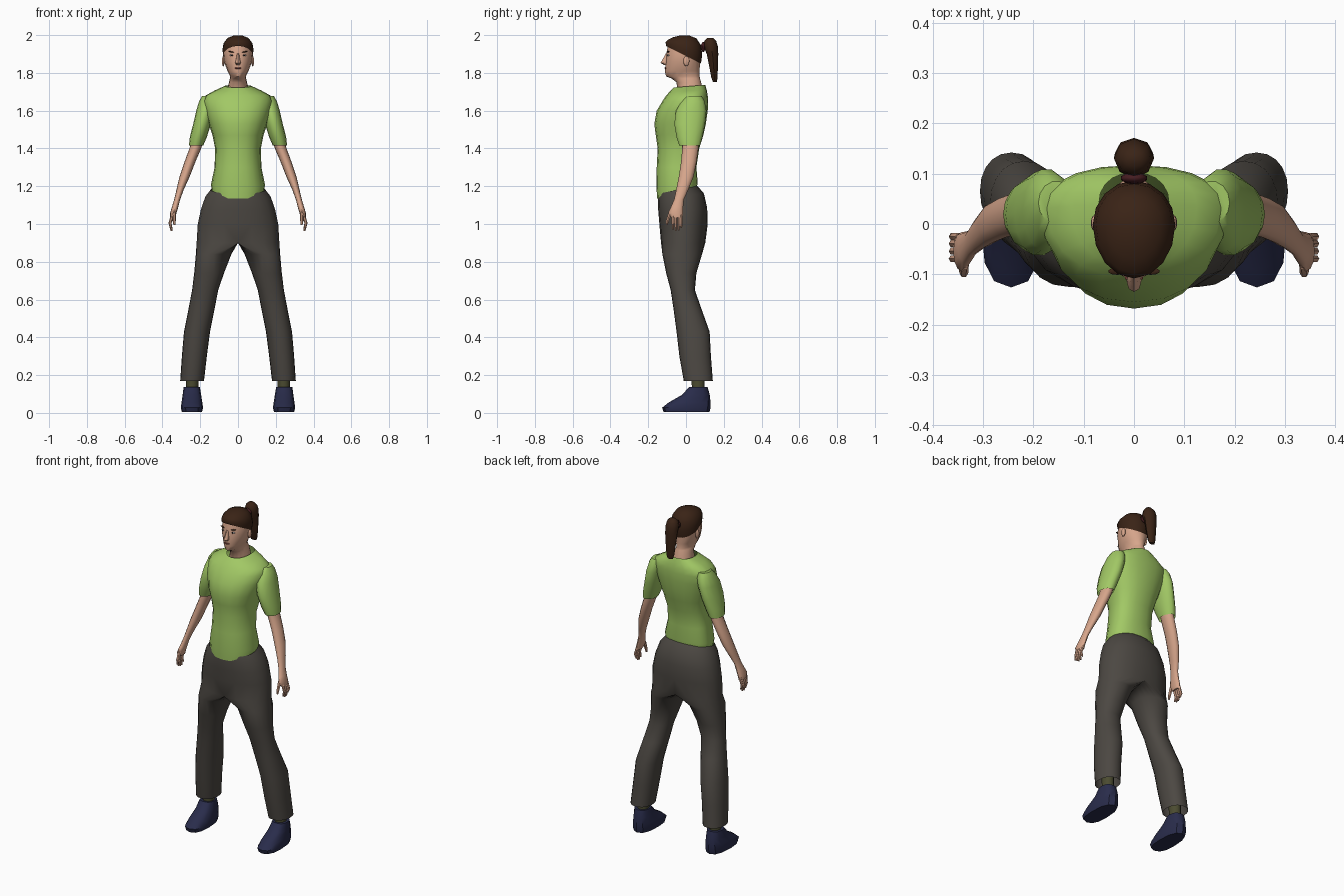
import bpy, bmesh, math
from mathutils import Matrix

def material(name, rgb):
    m = bpy.data.materials.new(name)
    m.diffuse_color = (*rgb, 1)
    return m

GREEN = material("green_cloth", (0.36, 0.58, 0.13))
GREY = material("dark_cloth", (0.072, 0.064, 0.055))
SKIN = material("skin", (0.68, 0.38, 0.26))
HAIR = material("brown_hair", (0.042, 0.017, 0.008))
NAVY = material("navy", (0.022, 0.025, 0.07))
OLIVE = material("olive", (0.07, 0.07, 0.03))
WHITE = material("eye_white", (0.8, 0.8, 0.78))
BLACK = material("dark", (0.012, 0.008, 0.008))
LIP = material("lip", (0.22, 0.06, 0.05))
BAND = material("band", (0.06, 0.012, 0.015))

def finish(name, bm, mat, mirror, angle=50):
    bmesh.ops.recalc_face_normals(bm, faces=bm.faces[:])
    me = bpy.data.meshes.new(name)
    bm.to_mesh(me)
    bm.free()
    me.materials.append(mat)
    for p in me.polygons:
        p.use_smooth = True
    me.set_sharp_from_angle(angle=math.radians(angle))
    ob = bpy.data.objects.new(name, me)
    bpy.context.collection.objects.link(ob)
    if mirror:
        ob.modifiers.new("Mirror", "MIRROR")
    return ob

def spow(v, e):
    return math.copysign(abs(v) ** e, v) if abs(v) > 1e-9 else 0.0

def loft(name, rings, mat, n=16, e=1.0, mid=0.5, mirror=False, caps=(True, True), angle=50):
    """Rings are (z, tilt along y, centre x, half width, front y, back y).
    Mirrored rings are clamped at x = 0 so halves weld along the centre."""
    bm = bmesh.new()
    loops = []
    for z, t, cx, rx, yf, yb in rings:
        yc = yf + (yb - yf) * mid
        loop = []
        for i in range(n):
            a = 2 * math.pi * i / n
            s = spow(math.sin(a), e)
            x = cx + rx * spow(math.cos(a), e)
            y = yc + s * ((yb - yc) if s > 0 else (yc - yf))
            loop.append(bm.verts.new((max(x, 0) if mirror else x, y, z + t * y)))
        loops.append(loop)
    for a, b in zip(loops, loops[1:]):
        for i in range(n):
            j = (i + 1) % n
            bm.faces.new((a[i], a[j], b[j], b[i]))
    if caps[0]:
        bm.faces.new(loops[0][::-1])
    if caps[1]:
        bm.faces.new(loops[-1])
    if mirror:
        seam = [f for f in bm.faces if all(v.co.x < 1e-4 for v in f.verts)]
        bmesh.ops.delete(bm, geom=seam, context='FACES')
    return finish(name, bm, mat, mirror, angle)

def ball(name, pos, size, mat, mirror=False, roll=0.0):
    bm = bmesh.new()
    bmesh.ops.create_uvsphere(bm, u_segments=10, v_segments=6, radius=1)
    bm.transform(Matrix.Translation(pos) @ Matrix.Rotation(roll, 4, 'Y') @ Matrix.Diagonal((*size, 1)))
    return finish(name, bm, mat, mirror)

# Shirt body and sleeves
loft("shirt_body", [
    (1.165, .20, 0, .135, -.153, .052), (1.21, .12, 0, .143, -.156, .062),
    (1.30, 0, 0, .124, -.155, .055), (1.40, 0, 0, .121, -.150, .070),
    (1.47, 0, 0, .135, -.160, .092), (1.53, 0, 0, .155, -.168, .105),
    (1.60, 0, 0, .175, -.155, .115), (1.65, 0, 0, .185, -.125, .117),
    (1.68, 0, 0, .172, -.105, .115), (1.705, .03, 0, .125, -.085, .110),
    (1.728, .08, 0, .070, -.064, .102)], GREEN, n=20, e=.9, mid=.62, caps=(False, False))
loft("sleeve", [
    (1.415, 0, .222, .038, -.037, .076), (1.46, 0, .210, .045, -.052, .088),
    (1.53, 0, .190, .047, -.064, .103), (1.60, 0, .174, .047, -.055, .110),
    (1.65, 0, .162, .044, -.025, .100), (1.677, 0, .155, .035, .0, .085)],
    GREEN, n=14, mirror=True, caps=(False, True))

# Trousers: two legs running into a shared pelvis
loft("trousers", [
    (.17, 0, .243, .063, -.012, .142), (.30, 0, .231, .066, -.035, .132),
    (.43, 0, .217, .069, -.050, .125), (.55, 0, .193, .069, -.066, .082),
    (.65, 0, .174, .069, -.081, .047), (.74, 0, .153, .079, -.105, .055),
    (.84, 0, .129, .094, -.125, .085), (.90, 0, 0, .219, -.132, .102),
    (1.00, 0, 0, .213, -.141, .115), (1.08, .05, 0, .196, -.147, .112),
    (1.15, .12, 0, .172, -.149, .095), (1.19, .20, 0, .145, -.145, .060)],
    GREY, n=20, e=.92, mirror=True, caps=(False, False))

# Feet
loft("sock", [(.11, 0, .243, .032, .03, .10), (.25, 0, .240, .034, .025, .10)],
     OLIVE, n=10, mirror=True)
loft("shoe", [
    (.004, 0, .244, .053, -.118, .124), (.028, 0, .244, .059, -.126, .130),
    (.055, 0, .244, .055, -.092, .130), (.095, 0, .244, .049, -.022, .126),
    (.138, 0, .245, .043, .018, .114)], NAVY, n=12, e=.8, mid=.45, mirror=True, angle=40)

# Arms and hands
loft("arm", [
    (1.035, 0, .346, .013, -.078, -.018), (1.06, 0, .342, .017, -.094, -.016),
    (1.09, 0, .333, .017, -.080, -.015), (1.13, 0, .322, .016, -.063, -.011),
    (1.18, 0, .307, .019, -.052, .012), (1.25, 0, .283, .027, -.038, .040),
    (1.33, 0, .254, .029, -.026, .056), (1.40, 0, .226, .031, -.020, .066),
    (1.47, 0, .205, .033, -.020, .070)], SKIN, n=12, mirror=True)
for i, y in enumerate((-.069, -.054, -.039, -.025)):
    tip = (.972, .964, .966, .98)[i]
    loft(f"finger_{i + 1}", [
        (tip, 0, .352, .005, y - .005, y + .005), (1.005, 0, .360, .008, y - .008, y + .008),
        (1.05, 0, .346, .009, y - .008, y + .008)], SKIN, n=6, mirror=True)
loft("thumb", [
    (.995, 0, .337, .005, -.106, -.096), (1.02, 0, .338, .009, -.106, -.088),
    (1.065, 0, .338, .010, -.092, -.070)], SKIN, n=6, mirror=True)

# Head and neck
loft("head", [
    (1.69, 0, 0, .058, -.045, .090), (1.75, 0, 0, .048, -.050, .080),
    (1.771, 0, 0, .043, -.078, .074), (1.782, 0, 0, .041, -.106, .072),
    (1.81, 0, 0, .056, -.112, .072), (1.86, 0, 0, .074, -.107, .074),
    (1.91, 0, 0, .078, -.103, .076), (1.955, 0, 0, .070, -.092, .070)],
    SKIN, mid=.55, caps=(False, True))
loft("nose", [
    (1.843, 0, 0, .010, -.118, -.09), (1.853, 0, 0, .015, -.135, -.09),
    (1.875, 0, 0, .010, -.122, -.09), (1.902, 0, 0, .006, -.107, -.09)], SKIN, n=8)
ball("ear", (.078, .002, 1.862), (.008, .016, .027), SKIN, True)
ball("eye", (.032, -.093, 1.893), (.013, .006, .005), WHITE, True)
ball("pupil", (.032, -.097, 1.893), (.005, .004, .005), BLACK, True)
ball("eyebrow", (.034, -.094, 1.911), (.018, .007, .003), HAIR, True, -.2)
ball("mouth", (0, -.107, 1.825), (.019, .007, .005), LIP)

# Hair cap, band and ponytail
loft("hair_cap", [
    (1.890, -.50, 0, .079, -.106, .079), (1.925, -.35, 0, .082, -.108, .086),
    (1.958, -.16, 0, .076, -.098, .080), (1.985, -.05, 0, .055, -.070, .056),
    (1.998, 0, 0, .022, -.032, .018)], HAIR, mid=.55, caps=(False, True))
ball("hair_band", (0, .091, 1.937), (.027, .012, .027), BAND)
loft("ponytail", [
    (1.752, 0, 0, .018, .143, .163), (1.775, 0, 0, .026, .134, .167),
    (1.84, 0, 0, .033, .122, .169), (1.90, 0, 0, .038, .110, .171),
    (1.94, 0, 0, .040, .092, .169), (1.968, 0, 0, .034, .097, .160),
    (1.985, 0, 0, .018, .114, .144)], HAIR, n=8, mid=.5)
